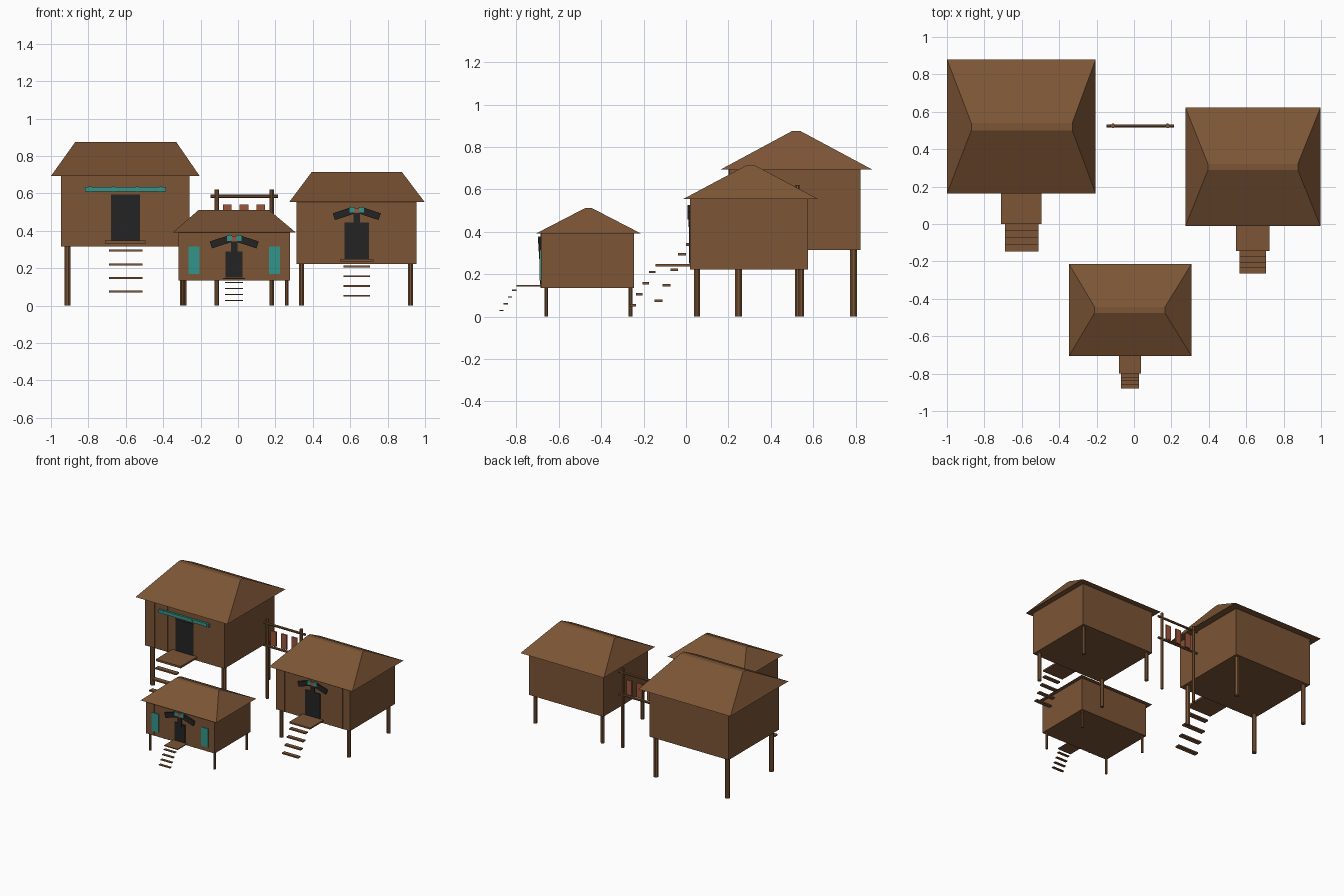
import bpy
import bmesh
from math import radians, pi
from mathutils import Matrix, Vector

cube = bpy.data.objects.get("Cube")
if cube:
    bpy.data.objects.remove(cube, do_unlink=True)


def material(name, rgb):
    m = bpy.data.materials.new(name)
    m.use_nodes = True
    m.diffuse_color = (*rgb, 1)
    m.node_tree.nodes["Principled BSDF"].inputs["Base Color"].default_value = (*rgb, 1)
    return m


WOOD = material("brown wood", (0.20, 0.09, 0.036))
TEAL = material("teal paint", (0.033, 0.30, 0.26))
BLACK = material("near black", (0.017, 0.017, 0.018))
RED = material("red clay", (0.34, 0.09, 0.045))


def finish(bm, name, mat):
    bmesh.ops.recalc_face_normals(bm, faces=bm.faces)
    me = bpy.data.meshes.new(name)
    bm.to_mesh(me)
    bm.free()
    me.materials.append(mat)
    ob = bpy.data.objects.new(name, me)
    bpy.context.collection.objects.link(ob)
    return ob


def box(name, x, y, z, mat=WOOD, tilt=0):
    """Box from (min, max) ranges, optionally tilted in the xz plane."""
    centre = Vector([sum(r) / 2 for r in (x, y, z)])
    size = [r[1] - r[0] for r in (x, y, z)]
    bm = bmesh.new()
    bmesh.ops.create_cube(bm, size=1, matrix=Matrix.Translation(centre)
                          @ Matrix.Rotation(radians(tilt), 4, "Y")
                          @ Matrix.Diagonal((*size, 1)))
    return finish(bm, name, mat)


def pole(name, a, b, radius, mat=WOOD):
    """Eight-sided pole between two points."""
    a, b = Vector(a), Vector(b)
    d = b - a
    bm = bmesh.new()
    bmesh.ops.create_cone(bm, cap_ends=True, segments=8, radius1=radius, radius2=radius,
                          depth=d.length, matrix=Matrix.Translation((a + b) / 2)
                          @ d.to_track_quat("Z", "Y").to_matrix().to_4x4()
                          @ Matrix.Rotation(pi / 8, 4, "Z"))
    return finish(bm, name, mat)


def roof(name, x, y, z, ridge_x, ridge_y):
    """Hipped roof: a base rectangle joined to a narrow flat ridge."""
    bm = bmesh.new()
    rings = []
    for rx, ry, h in ((x, y, z[0]), (ridge_x, ridge_y, z[1])):
        rings.append([bm.verts.new((rx[i], ry[j], h)) for i, j in ((0, 0), (1, 0), (1, 1), (0, 1))])
    low, top = rings
    bm.faces.new(low)
    bm.faces.new(top)
    for i in range(4):
        k = (i + 1) % 4
        bm.faces.new((low[i], low[k], top[k], top[i]))
    return finish(bm, name, WOOD)


def house(name, body, eaves, ridge, legs, leg_r, door, deck, step):
    bx, by, bz = body
    box(name + "_walls", bx, by, bz)
    roof(name + "_roof", *eaves, *ridge)
    # stilts
    for sx, lx in zip(("right", "left"), legs[0]):
        for sy, ly in zip(("front", "back"), legs[1]):
            pole(f"{name}_{sy}_{sx}_stilt", (lx, ly, 0), (lx, ly, bz[0]), leg_r)
    # doorway, entrance deck and floating steps
    front = by[0]
    box(name + "_door", door[0], (front - 0.005, front + 0.002), door[1], BLACK)
    dx, dy, dz, thick = deck
    box(name + "_deck", dx, (dy, front + 0.01), (dz - thick, dz))
    sx, run, rise, sthick = step
    for i in range(4):
        y1 = dy - run * i
        z1 = dz - rise * (i + 0.65)
        box(f"{name}_step_{i + 1}", sx, (y1 - run, y1), (z1 - sthick, z1))
    # thin wall battens either side of the door
    mid, half = sum(bx) / 2, (bx[1] - bx[0]) / 2
    for s in (-1, 1):
        for f in (0.45, 0.78):
            c = mid + s * f * half
            box(name + "_batten", (c - 0.008, c + 0.008), (front - 0.002, front), bz)


def emblem(name, cx, front, z, s):
    """Drooping pair of dark wings with a stem and painted centre."""
    box(name + "_stem", (cx - 0.017 * s, cx + 0.017 * s), (front - 0.008, front),
        (z - 0.07 * s, z + 0.005 * s), BLACK)
    for side, label in ((-1, "right"), (1, "left")):
        c = cx + side * 0.073 * s
        box(f"{name}_{label}_wing", (c - 0.052 * s, c + 0.052 * s), (front - 0.012, front),
            (z - 0.02 * s, z + 0.018 * s), BLACK, side * 18)
        c = cx + side * 0.026 * s
        box(f"{name}_{label}_dot", (c - 0.013 * s, c + 0.013 * s), (front - 0.014, front),
            (z + 0.004 * s, z + 0.034 * s), TEAL)
    box(name + "_centre", (cx - 0.013 * s, cx + 0.013 * s), (front - 0.013, front),
        (z + 0.002 * s, z + 0.03 * s), RED)


# large house
house("large_house", ((-0.945, -0.26), (0.203, 0.823), (0.315, 0.695)),
      ((-1.0, -0.205), (0.162, 0.88), (0.693, 0.875)), ((-0.87, -0.33), (0.50, 0.54)),
      ((-0.912, -0.293), (0.247, 0.79)), 0.018,
      ((-0.68, -0.525), (0.345, 0.595)), ((-0.71, -0.495), 0.0, 0.347, 0.015),
      ((-0.69, -0.51), 0.037, 0.073, 0.011))
box("large_house_lintel", (-0.818, -0.385), (0.188, 0.204), (0.61, 0.635), TEAL)
for i in range(4):
    pole("lintel_knob", (-0.79 + 0.125 * i, 0.186, 0.622), (-0.79 + 0.125 * i, 0.2, 0.622), 0.015, TEAL)

# medium house
house("medium_house", ((0.313, 0.955), (0.02, 0.575), (0.222, 0.557)),
      ((0.275, 0.997), (-0.012, 0.622), (0.555, 0.715)), ((0.395, 0.876), (0.288, 0.322)),
      ((0.34, 0.923), (0.052, 0.543)), 0.0145,
      ((0.57, 0.70), (0.25, 0.445)), ((0.545, 0.725), -0.145, 0.248, 0.012),
      ((0.565, 0.705), 0.03, 0.052, 0.01))
emblem("medium_emblem", 0.635, 0.02, 0.493, 1.0)

# small house
house("small_house", ((-0.318, 0.278), (-0.685, -0.245), (0.135, 0.393)),
      ((-0.348, 0.308), (-0.707, -0.213), (0.392, 0.512)), ((-0.21, 0.165), (-0.475, -0.445)),
      ((-0.296, 0.26), (-0.66, -0.262)), 0.0095,
      ((-0.067, 0.025), (0.15, 0.29)), ((-0.08, 0.038), -0.80, 0.148, 0.006),
      ((-0.07, 0.027), 0.02, 0.032, 0.006))
emblem("small_emblem", -0.02, -0.685, 0.342, 1.02)
for label, x in (("right", (-0.265, -0.205)), ("left", (0.165, 0.225))):
    box(label + "_window", x, (-0.691, -0.684), (0.17, 0.315), TEAL)

# drying rack with hanging pieces
for label, x in (("right", -0.113), ("left", 0.18)):
    pole(label + "_rack_post", (x, 0.525, 0), (x, 0.525, 0.62), 0.0125)
for label, z in (("upper", 0.585), ("lower", 0.41)):
    pole(label + "_rack_rail", (-0.147, 0.525, z), (0.215, 0.525, z), 0.009)
for i in range(3):
    x = -0.058 + 0.09 * i
    box(f"hanging_piece_{i + 1}", (x - 0.023, x + 0.023), (0.52, 0.53), (0.425, 0.54), RED)
